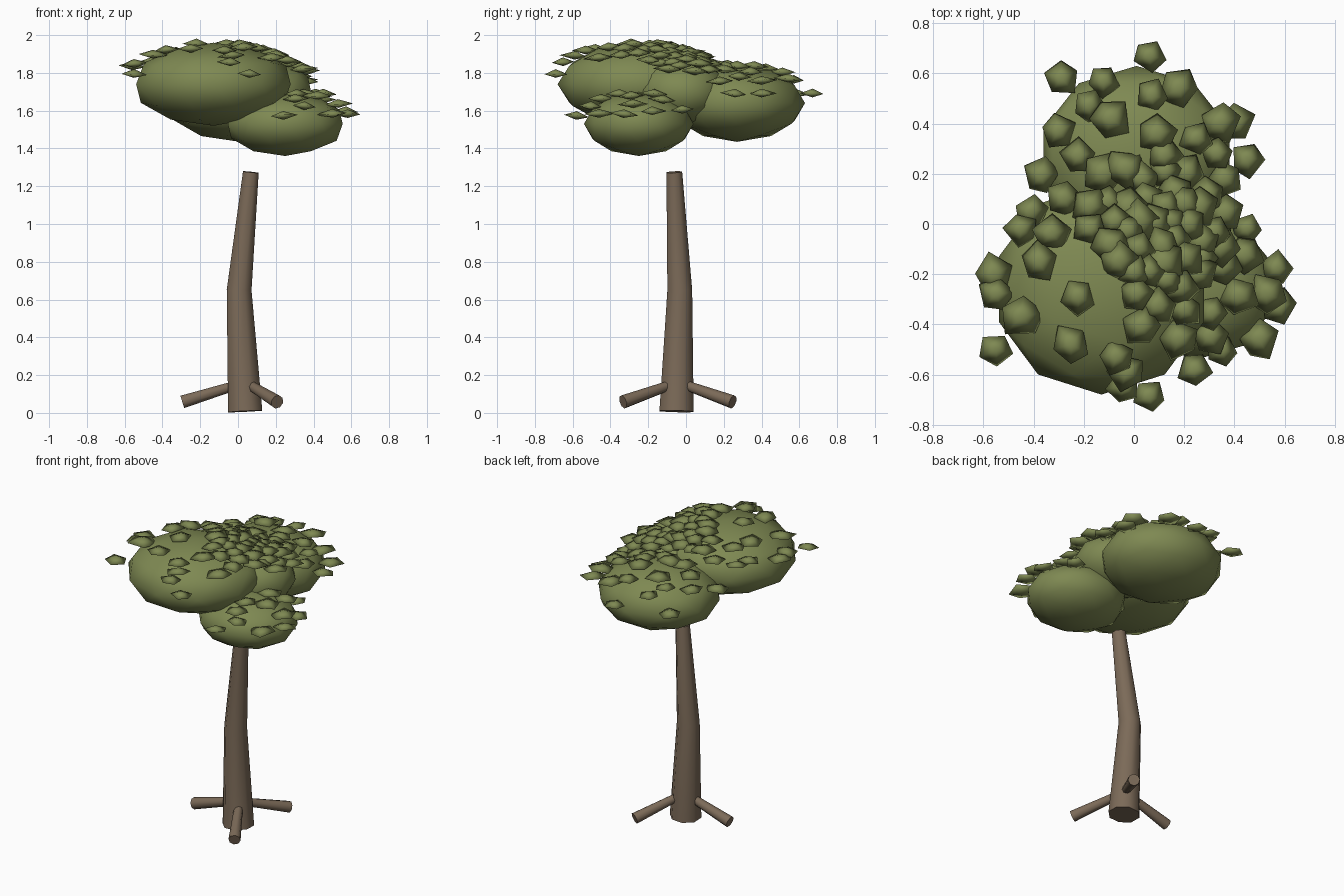
import bpy, bmesh, math, random
from mathutils import Vector, Matrix, Euler

random.seed(7)
cube = bpy.data.objects.get("Cube")
if cube:
    bpy.data.objects.remove(cube, do_unlink=True)


def make_material(name, rgb):
    mat = bpy.data.materials.new(name)
    mat.use_nodes = True
    mat.diffuse_color = (*rgb, 1)
    bsdf = mat.node_tree.nodes["Principled BSDF"]
    bsdf.inputs["Base Color"].default_value = (*rgb, 1)
    bsdf.inputs["Roughness"].default_value = 0.9
    return mat


bark = make_material("bark_brown", (0.20, 0.145, 0.098))
foliage = make_material("foliage_green", (0.21, 0.25, 0.085))


def finish(bm, name, mat, angle):
    """Turn a bmesh into a smooth object whose steep edges stay sharp."""
    bmesh.ops.recalc_face_normals(bm, faces=bm.faces)
    mesh = bpy.data.meshes.new(name)
    bm.to_mesh(mesh)
    bm.free()
    mesh.materials.append(mat)
    for poly in mesh.polygons:
        poly.use_smooth = True
    mesh.set_sharp_from_angle(angle=math.radians(angle))
    obj = bpy.data.objects.new(name, mesh)
    bpy.context.collection.objects.link(obj)
    return obj


def tube(name, path, radii, sides=8):
    """Capped tube along a path, with untwisted rings square to its direction."""
    bm = bmesh.new()
    pts = [Vector(p) for p in path]
    up = Vector((0, 0, 1))
    rings = []
    for i, (p, r) in enumerate(zip(pts, radii)):
        along = pts[min(i + 1, len(pts) - 1)] - pts[max(i - 1, 0)]
        turn = up.rotation_difference(along)
        ring = []
        for k in range(sides):
            a = math.tau * (k + 0.5) / sides
            offset = Vector((math.cos(a), math.sin(a), 0)) * r
            ring.append(bm.verts.new(p + turn @ offset))
        rings.append(ring)
    for low, high in zip(rings, rings[1:]):
        for k in range(sides):
            n = (k + 1) % sides
            bm.faces.new((low[k], low[n], high[n], high[k]))
    bm.faces.new(rings[0])
    bm.faces.new(rings[-1])
    return finish(bm, name, bark, 60)


# Bent, tapering trunk
tube("trunk",
     [(0.038, -0.05, 0.008), (0.006, -0.033, 0.65), (0.068, -0.062, 1.275)],
     [0.098, 0.071, 0.045])

# Three roots spread evenly around the trunk
for name, degrees in (("root_right", 180), ("root_front", -60), ("root_back", 60)):
    a = math.radians(degrees)
    out = Vector((math.cos(a), math.sin(a), 0))
    base = Vector((0.04, -0.043, 0))
    tube(name,
         [base + out * 0.06 + Vector((0, 0, 0.143)),
          base + out * 0.335 + Vector((0, 0, 0.058))],
         [0.027, 0.037])

# Foliage masses: name, centre, radii, number of scattered leaves
masses = [
    ("canopy_main", Vector((-0.13, -0.26, 1.74)), Vector((0.43, 0.42, 0.22)), 2),
    ("canopy_back", Vector((0.01, 0.27, 1.64)), Vector((0.39, 0.36, 0.205)), 6),
    ("canopy_low", Vector((0.25, -0.25, 1.53)), Vector((0.32, 0.29, 0.17)), 10),
    ("canopy_middle", Vector((0.12, -0.02, 1.70)), Vector((0.28, 0.25, 0.18)), 22),
]
for name, centre, radii, _ in masses:
    bm = bmesh.new()
    bmesh.ops.create_icosphere(
        bm, subdivisions=2, radius=1,
        matrix=Matrix.Translation(centre) @ Matrix.Diagonal((*radii, 1)))
    finish(bm, name, foliage, 180)


def canopy_height(x, y):
    """Height of the leaf layer, which swells slightly beyond the canopy."""
    layers = []
    for _, c, r, _ in masses:
        d = math.hypot((x - c.x) / r.x, (y - c.y) / r.y)
        lift = math.sqrt(max(0.06, 1 - (d / 1.12) ** 2))
        layers.append((d, c.z + r.z * lift))
    inside = [z for d, z in layers if d < 1]
    return max(inside) if inside else min(layers)[1]


def add_leaf(bm, x, y):
    """Flat five-sided gem, lying nearly level on the canopy."""
    size = random.uniform(0.068, 0.09)
    turn = Euler((random.uniform(-0.1, 0.1), random.uniform(-0.1, 0.1),
                  random.uniform(0, math.tau))).to_matrix()
    centre = Vector((x, y, canopy_height(x, y)))

    def point(px, py, pz):
        return bm.verts.new(centre + turn @ Vector((px, py, pz)))

    top, bottom = point(0, 0, 0.026), point(0, 0, -0.02)
    ring = []
    for k in range(5):
        a = math.tau * (k + random.uniform(-0.12, 0.12)) / 5
        r = size * random.uniform(0.85, 1.1)
        ring.append(point(r * math.cos(a), r * math.sin(a), 0))
    for k in range(5):
        n = (k + 1) % 5
        bm.faces.new((ring[k], ring[n], top))
        bm.faces.new((ring[n], ring[k], bottom))


# Leaves along the rim and the open areas of the canopy
placed_leaves = [
    (-0.29, 0.58), (-0.12, 0.57), (0.06, 0.67), (0.18, 0.54), (0.07, 0.51),
    (-0.18, 0.47), (-0.3, 0.37), (0.34, 0.4), (0.41, 0.4), (0.33, 0.28),
    (0.45, 0.26), (0.09, 0.36), (0.12, 0.27), (-0.22, 0.27), (-0.12, 0.2),
    (-0.03, 0.22), (-0.37, 0.19), (-0.28, 0.1), (-0.18, 0.07), (0.05, 0.1),
    (0.2, 0.08), (0.3, 0.12), (-0.41, 0.05), (-0.45, -0.02), (-0.33, -0.04),
    (-0.38, -0.15), (0.45, -0.02), (-0.56, -0.2), (-0.55, -0.28),
    (-0.45, -0.37), (-0.55, -0.5), (-0.22, -0.29), (0.01, -0.28),
    (0.03, -0.41), (-0.25, -0.48), (-0.07, -0.53), (-0.04, -0.65),
    (0.06, -0.69), (0.18, -0.46), (0.24, -0.58), (0.3, -0.45), (0.42, -0.29),
    (0.53, -0.28), (0.57, -0.18), (0.58, -0.33), (0.5, -0.46), (0.44, -0.12),
    (-0.09, -0.08), (0.02, -0.1),
]
bm = bmesh.new()
placed = []
for x, y in placed_leaves:
    add_leaf(bm, x, y)
    placed.append(Vector((x, y)))

# Leaves scattered over the top of each mass, kept apart from each other
for _, centre, radii, count in masses:
    for _ in range(count):
        for attempt in range(30):
            a = random.uniform(0, math.tau)
            d = 0.95 * math.sqrt(random.random())
            spot = Vector((centre.x + radii.x * d * math.cos(a),
                           centre.y + radii.y * d * math.sin(a)))
            if all((spot - p).length > 0.06 for p in placed):
                placed.append(spot)
                add_leaf(bm, *spot)
                break
finish(bm, "leaves", foliage, 180)
